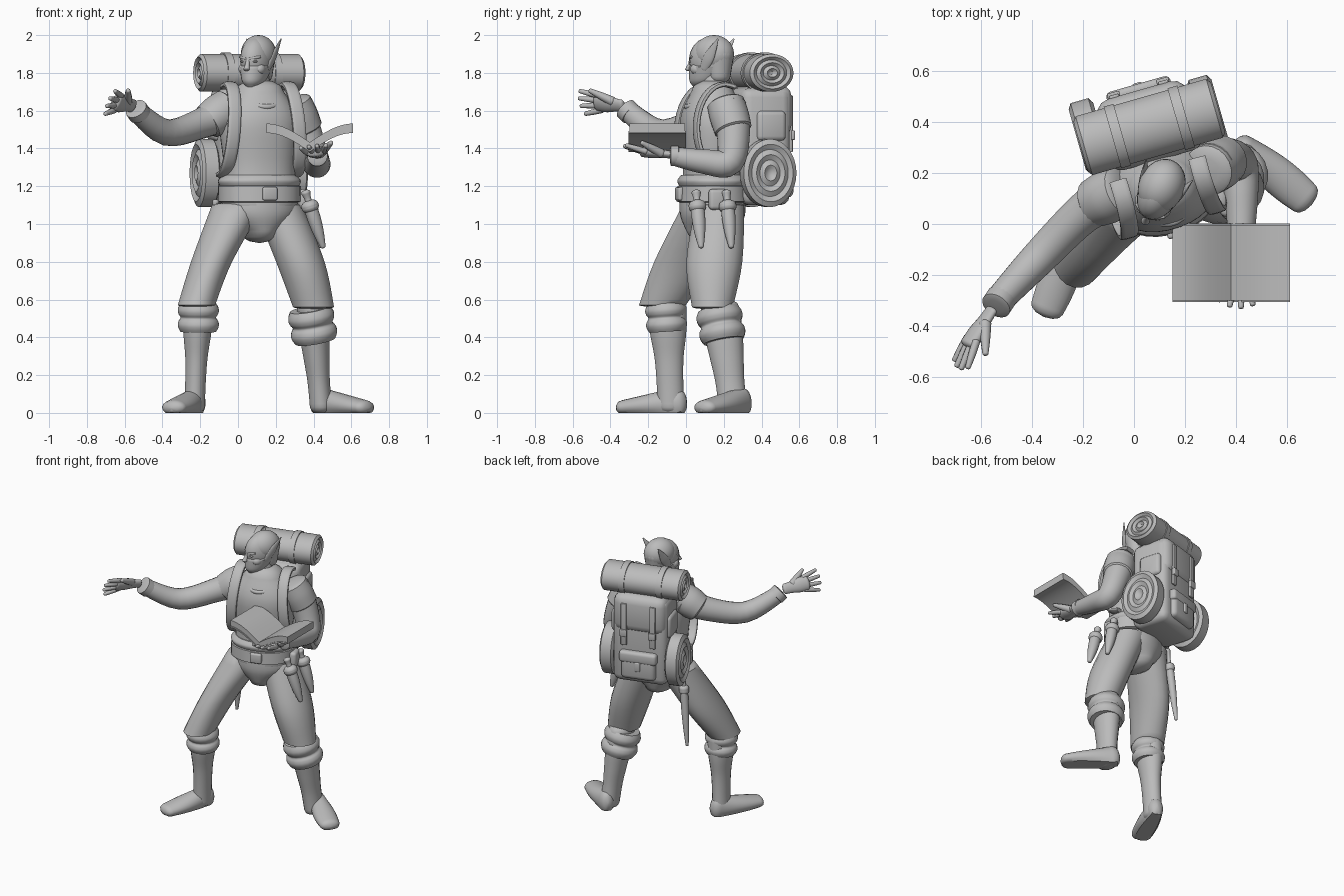
import bpy, bmesh, math
from mathutils import Vector, Matrix

cube = bpy.data.objects.get("Cube")
if cube:
    bpy.data.objects.remove(cube)

clay = bpy.data.materials.new("plain grey")
clay.use_nodes = True
clay.diffuse_color = (.5, .5, .5, 1)
clay.node_tree.nodes["Principled BSDF"].inputs["Base Color"].default_value = clay.diffuse_color

RIGHTWARD, BACKWARD, UP = (Vector(axis) for axis in Matrix.Identity(3))
WORLD = Matrix.Identity(4)
BODY = Matrix.Translation((.06, .38, 0)) @ Matrix.Rotation(math.radians(16), 4, 'Z')
CHEST = BODY @ Matrix.Translation((-.015, -.245, 0))
HEAD = Matrix.Translation((.1, .13, 0)) @ Matrix.Rotation(math.radians(-25), 4, 'Z')


def finish(name, bm, frame):
    bmesh.ops.transform(bm, matrix=frame, verts=bm.verts)
    for vert in bm.verts:
        vert.co.z = max(vert.co.z, 0)
    bmesh.ops.recalc_face_normals(bm, faces=bm.faces)
    mesh = bpy.data.meshes.new(name)
    bm.to_mesh(mesh)
    bm.free()
    mesh.shade_smooth()
    mesh.set_sharp_from_angle(angle=math.radians(40))
    mesh.materials.append(clay)
    bpy.context.scene.collection.objects.link(bpy.data.objects.new(name, mesh))


def spline(rows, steps):
    """Smooth curve through every row, whatever its number of columns."""
    out = []
    for i in range(len(rows) - 1):
        before, start, end, after = (rows[min(max(i + k, 0), len(rows) - 1)] for k in (-1, 0, 1, 2))
        for step in range(steps):
            t = step / steps
            out.append([q + t * (r - p) / 2 + t * t * (p - 2.5 * q + 2 * r - w / 2)
                        + t ** 3 * (1.5 * (q - r) + (w - p) / 2)
                        for p, q, r, w in zip(before, start, end, after)])
    return out + [list(rows[-1])]


def loft(name, rows, side=RIGHTWARD, axis=None, frame=WORLD, cap=.6, power=1, sides=20, steps=5):
    """Sweep an ellipse along rows of x, y, z, radius and an optional second radius."""
    rows = spline([list(row) + [row[3]] * (5 - len(row)) for row in rows], steps)
    for end, inner in ((0, 1), (-1, -2)) if cap else ():
        centre = Vector(rows[end][:3])
        away = (centre - Vector(rows[inner][:3])).normalized()
        if axis:
            away = axis * math.copysign(1, away.dot(axis))
        a, b = rows[end][3:]
        for angle in (.5, 1, 1.5):
            tip = centre + away * min(a, b) * cap * math.sin(angle)
            rows.insert(0 if end == 0 else len(rows), [*tip, a * math.cos(angle), b * math.cos(angle)])
    bm = bmesh.new()
    rings = []
    for i, (x, y, z, a, b) in enumerate(rows):
        ahead, behind = rows[min(i + 1, len(rows) - 1)], rows[max(i - 1, 0)]
        along = axis or (Vector(ahead[:3]) - Vector(behind[:3])).normalized()
        across = Vector(side)
        across = (across - along * across.dot(along)).normalized()
        normal = along.cross(across)
        ring = []
        for k in range(sides):
            angle = (k + .5) * math.tau / sides
            c, s = (math.copysign(abs(n) ** power, n) for n in (math.cos(angle), math.sin(angle)))
            ring.append(bm.verts.new(Vector((x, y, z)) + across * a * c + normal * b * s))
        rings.append(ring)
    for low, high in zip(rings, rings[1:]):
        for k in range(sides):
            after = (k + 1) % sides
            bm.faces.new((low[k], low[after], high[after], high[k]))
    bm.faces.new(rings[0])
    bm.faces.new(rings[-1])
    finish(name, bm, frame)


def spindle(name, start, end, radii, flat=1, **options):
    """Straight loft with evenly spaced radii."""
    start, end = Vector(start), Vector(end)
    rows = [(*start.lerp(end, i / (len(radii) - 1)), r, r * flat) for i, r in enumerate(radii)]
    loft(name, rows, **options)


def column(name, rows, frame, **options):
    """Upright loft around the frame's own axis, from rows of height, half width and half depth."""
    loft(name, [(0, 0, *row) for row in rows], axis=UP, frame=frame, sides=32, **options)


def box(name, centre, size, bevel=.01):
    bm = bmesh.new()
    bmesh.ops.create_cube(bm, size=1, matrix=Matrix.LocRotScale(Vector(centre), None, Vector(size)))
    bmesh.ops.bevel(bm, geom=bm.edges[:], offset=bevel, segments=3, profile=.5, affect='EDGES')
    finish(name, bm, BODY)


def ball(name, centre, size):
    bm = bmesh.new()
    bmesh.ops.create_uvsphere(bm, u_segments=24, v_segments=16, radius=1,
                              matrix=Matrix.LocRotScale(Vector(centre), None, Vector(size)))
    finish(name, bm, HEAD)


def coil(name, centre, half, depth, height):
    """Rolled blanket lying across the body, with ringed ends."""
    x, y, z = centre
    ripple = [(half - .007 - .007 * math.cos(i * math.pi / 2), 1 - i / 13) for i in range(13)]
    ends = [(-reach, size) for reach, size in reversed(ripple)] + ripple
    loft(name, [(x + reach, y, z, depth * size, height * size) for reach, size in ends],
         side=BACKWARD, axis=RIGHTWARD, frame=BODY, cap=0, sides=40, steps=1)


def hand(name, wrist, forward, thumb, flip):
    forward, thumb = Vector(forward).normalized(), Vector(thumb).normalized()
    palm = forward.cross(thumb) * flip

    def at(reach, spread, lift=0):
        return Vector(wrist) + forward * reach + thumb * spread + palm * lift

    spindle(name + "_palm", at(-.04, 0), at(.12, 0), (.035, .04, .05, .05), flat=.55, side=thumb)
    for i in range(4):
        spread, length = (i - 1.5) * .028, .1 + .02 * math.sin(i)
        spindle(name + "_finger", at(.1, spread), at(.1 + length, spread * 1.6, .02), (.016, .015, .011),
                side=thumb, sides=10)
    spindle(name + "_thumb", at(.02, .02), at(.12, .09, .04), (.025, .02, .012), side=palm, sides=10)


def foot(name, heel, toe):
    heel, toe = Vector(heel), Vector(toe)
    rows = []
    for i in range(6):
        t = i / 5
        height = .08 - .04 * t
        rows.append((*heel.lerp(toe, t).xy, height * .7, .05 + .025 * math.sin(2.4 * t), height))
    loft(name, rows, side=(toe - heel).cross(UP), cap=.9)


def boot_cuff(name, low, high, radius):
    """Turned-down cuff of two soft rolls."""
    spindle(name, low, high, [radius * (1 + .16 * abs(math.sin(i * math.pi / 4))) for i in range(9)], cap=0)


def blade(name, top, tip, width):
    """Sheathed blade: grip, guard and scabbard."""
    top, tip = Vector(top), Vector(tip)
    spindle(name + "_grip", top.lerp(tip, -.3), top, (width * .7, width * .5, width * .6))
    spindle(name + "_guard", top, top.lerp(tip, .06), (width * 1.3, width * 1.3))
    spindle(name + "_scabbard", top, tip, (width, width, width * .8, width * .4))


# Torso, neck and belt
column("tunic", [(1.1, .2, .17), (1.3, .19, .15), (1.55, .21, .165), (1.7, .13, .11)], CHEST, power=.9)
column("hips", [(1.15, .2, .17), (1.05, .2, .17), (.96, .1, .14)], CHEST)
column("belt", [(1.12, .22, .185), (1.2, .22, .18)], CHEST, cap=.1, power=.9)
column("tunic_fold", [(1.2, .21, .17), (1.23, .22, .18), (1.26, .19, .16)], CHEST, cap=0, power=.9)
box("buckle", (-.01, -.43, 1.16), (.08, .03, .07))
spindle("neck", (.12, .16, 1.6), (.1, .14, 1.8), (.1, .07, .06))
sweep = [k * math.pi / 8 for k in range(17)]
loft("collar", [(.1 * math.cos(a), .11 * math.sin(a) - .03, 1.67 + .05 * math.sin(a), .014) for a in sweep],
     side=UP, frame=CHEST, cap=0, steps=2)

# Head, facing forward in its own frame
ball("skull", (0, 0, 1.87), (.08, .12, .12))
ball("hair", (0, .02, 1.9), (.09, .11, .1))
loft("jaw", [(0, -.07, 1.73, .03), (0, -.04, 1.76, .06, .08), (0, -.01, 1.83, .08, .11)], axis=UP, frame=HEAD, cap=.4)
loft("nape", [(0, .05, 1.9, .08), (0, .05, 1.78, .06)], axis=UP, frame=HEAD)
spindle("nose", (0, -.11, 1.87), (0, -.13, 1.82), (.01, .012, .017), axis=UP, frame=HEAD)
ball("lips", (0, -.105, 1.78), (.026, .015, .01))
for s in (1, -1):
    ball("eye", (s * .035, -.1, 1.86), (.016, .012, .006))
    ball("cheek", (s * .045, -.06, 1.82), (.03, .035, .03))
    spindle("brow", (s * .01, -.115, 1.875), (s * .06, -.085, 1.885), (.006, .008, .006), side=UP, frame=HEAD)
    spindle("pointed_ear", (s * .07, -.01, 1.82), (s * .1, .09, 1.98), (.02, .03, .02, .004), flat=.4,
            side=BACKWARD, frame=HEAD)

# Arms and hands
loft("right_sleeve", [(-.06, .13, 1.6, .1), (-.2, .04, 1.53, .08), (-.38, -.14, 1.485, .07), (-.54, -.31, 1.6, .055)],
     side=UP, cap=.2)
loft("left_sleeve", [(.3, .22, 1.62, .1), (.35, .25, 1.5, .09), (.41, .23, 1.33, .076), (.42, .1, 1.33, .066),
                     (.42, -.07, 1.36, .05)], cap=.2)
spindle("right_cuff", (-.52, -.29, 1.58), (-.54, -.32, 1.61), (.06, .06), side=UP, cap=.1)
spindle("left_cuff", (.42, -.04, 1.36), (.42, -.08, 1.36), (.054, .054), cap=.1)
spindle("right_shoulder_cap", (-.05, .13, 1.62), (-.16, .08, 1.54), (.1, .105, .095), side=UP, cap=.2)
spindle("left_shoulder_cap", (.29, .21, 1.64), (.35, .25, 1.5), (.1, .105, .1), cap=.2)
hand("right_hand", (-.58, -.37, 1.63), (-.5, -.75, .1), (.4, -.2, .9), -1)
hand("left_hand", (.42, -.11, 1.37), (-.1, -1, .1), (1, -.1, .1), 1)

# Open book, each half curling up from the spine
for part, drop, length, thick in (("pages", 0, .148, .022), ("cover", .023, .153, .005)):
    curl = [(.38 + .23 * i / 8, 1.41 - drop + .1 * math.sin(abs(i) * math.pi / 16)) for i in range(-8, 9)]
    loft("book_" + part, [(x, -.152, z, length, thick) for x, z in curl], side=BACKWARD, axis=RIGHTWARD,
         cap=0, power=0, sides=4, steps=1)

# Trousers, boots and feet
loft("right_trouser", [(0, .12, 1.1, .14), (-.14, -.01, .8, .11, .16), (-.22, -.125, .57, .1, .125)], axis=UP, cap=.1)
loft("left_trouser", [(.21, .18, 1.1, .13), (.33, .15, .8, .13, .15), (.4, .14, .56, .11)], axis=UP, cap=.1)
spindle("right_boot", (-.21, -.1, .56), (-.23, -.08, .03), (.08, .075, .06, .055, .055), flat=1.3, axis=UP)
spindle("left_boot", (.39, .18, .56), (.44, .25, .03), (.08, .08, .07, .06, .06), flat=1.3, axis=UP)
boot_cuff("right_boot_cuff", (-.21, -.1, .43), (-.21, -.11, .58), .095)
boot_cuff("left_boot_cuff", (.41, .2, .38), (.38, .17, .55), .107)
foot("right_foot", (-.22, -.04, 0), (-.34, -.33, 0))
foot("left_foot", (.43, .3, 0), (.67, .1, 0))

# Backpack with blanket rolls
box("pack_body", (0, 0, 1.41), (.38, .27, .62), .05)
box("pack_flap", (0, .02, 1.6), (.37, .26, .27), .06)
box("pack_pocket", (0, .12, 1.24), (.24, .1, .2), .03)
box("pocket_flap", (0, .12, 1.3), (.26, .11, .08), .02)
box("pocket_clasp", (0, .17, 1.24), (.04, .02, .07))
coil("top_roll", (0, 0, 1.8), .28, .12, .1)
for s in (1, -1):
    coil("side_roll", (s * .235, .01 - s * .02, 1.27), .05, .145, .18)
    spindle("roll_strap", (s * .13 - .02, 0, 1.8), (s * .13 + .02, 0, 1.8), (.126, .126), flat=.86,
            side=BACKWARD, axis=RIGHTWARD, frame=BODY, cap=0, sides=40)
    box("flap_strap", (s * .1, .15, 1.53), (.04, .02, .3), .005)
    box("strap_buckle", (s * .1, .16, 1.47), (.05, .02, .05), .005)
    box("side_pouch", (s * .18, .02, 1.52), (.06, .16, .16), .025)
    loop = [k * math.pi / 9 for k in range(-1, 10)]
    loft("shoulder_strap", [(s * (.18 - .02 * math.cos(a)), .02 - .16 * math.sin(a), 1.5 + .24 * math.cos(a), .035, .014)
                            for a in loop], frame=CHEST, cap=0, power=.5, sides=12, steps=2)

# Gear hanging at the belt
blade("front_dagger", (.38, .06, 1.1), (.45, .08, .88), .036)
blade("rear_dagger", (.37, .22, 1.1), (.43, .24, .88), .036)
blade("long_knife", (-.13, .21, 1), (-.17, .23, .6), .026)
box("belt_pouch", (.21, -.28, 1.13), (.05, .1, .11), .02)
